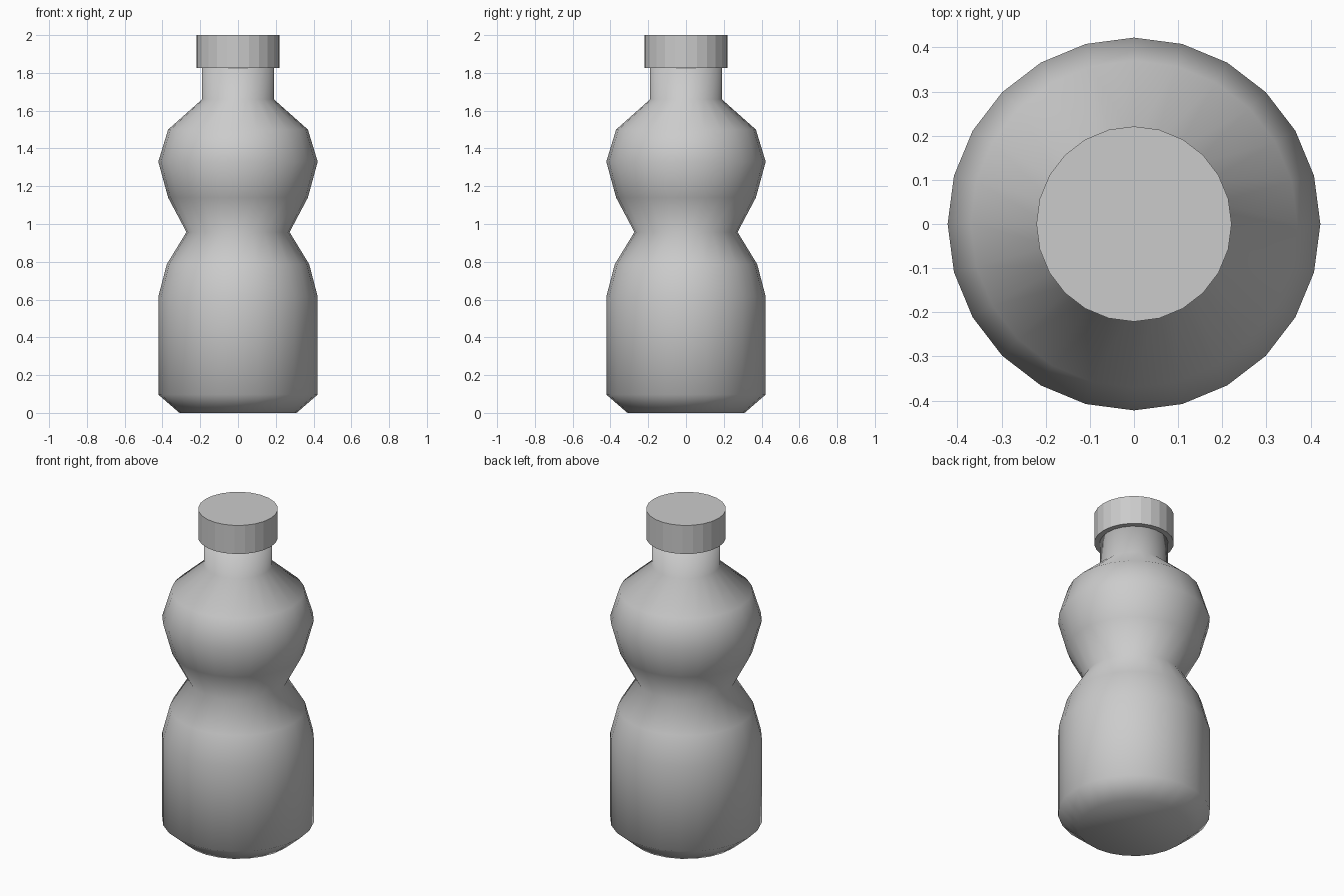
import bpy, bmesh
from math import cos, sin, tau

if "Cube" in bpy.data.objects:
    bpy.data.objects.remove(bpy.data.objects["Cube"])

SIDES = 24


def lathe(name, profile, smooth):
    """Revolve (radius, height) points around z and close both ends."""
    bm = bmesh.new()
    rings = [[bm.verts.new((r * cos(tau * i / SIDES), r * sin(tau * i / SIDES), z))
              for i in range(SIDES)] for r, z in profile]
    for low, high in zip(rings, rings[1:]):
        for i in range(SIDES):
            j = (i + 1) % SIDES
            bm.faces.new((low[i], low[j], high[j], high[i]))
    bm.faces.new(rings[0][::-1])
    bm.faces.new(rings[-1])
    for face in bm.faces:
        face.smooth = smooth
    mesh = bpy.data.meshes.new(name)
    bm.to_mesh(mesh)
    bm.free()
    obj = bpy.data.objects.new(name, mesh)
    bpy.context.collection.objects.link(obj)
    return obj


# Bottle body with pinched waist, rounded shoulders and neck
lathe("bottle_body", [
    (0.31, 0.0), (0.422, 0.097), (0.422, 0.615), (0.377, 0.787),
    (0.273, 0.957), (0.37, 1.14), (0.422, 1.33), (0.37, 1.50),
    (0.19, 1.66), (0.19, 1.83)], smooth=True)

# Faceted screw cap
lathe("cap", [(0.221, 1.825), (0.221, 2.0)], smooth=False)
